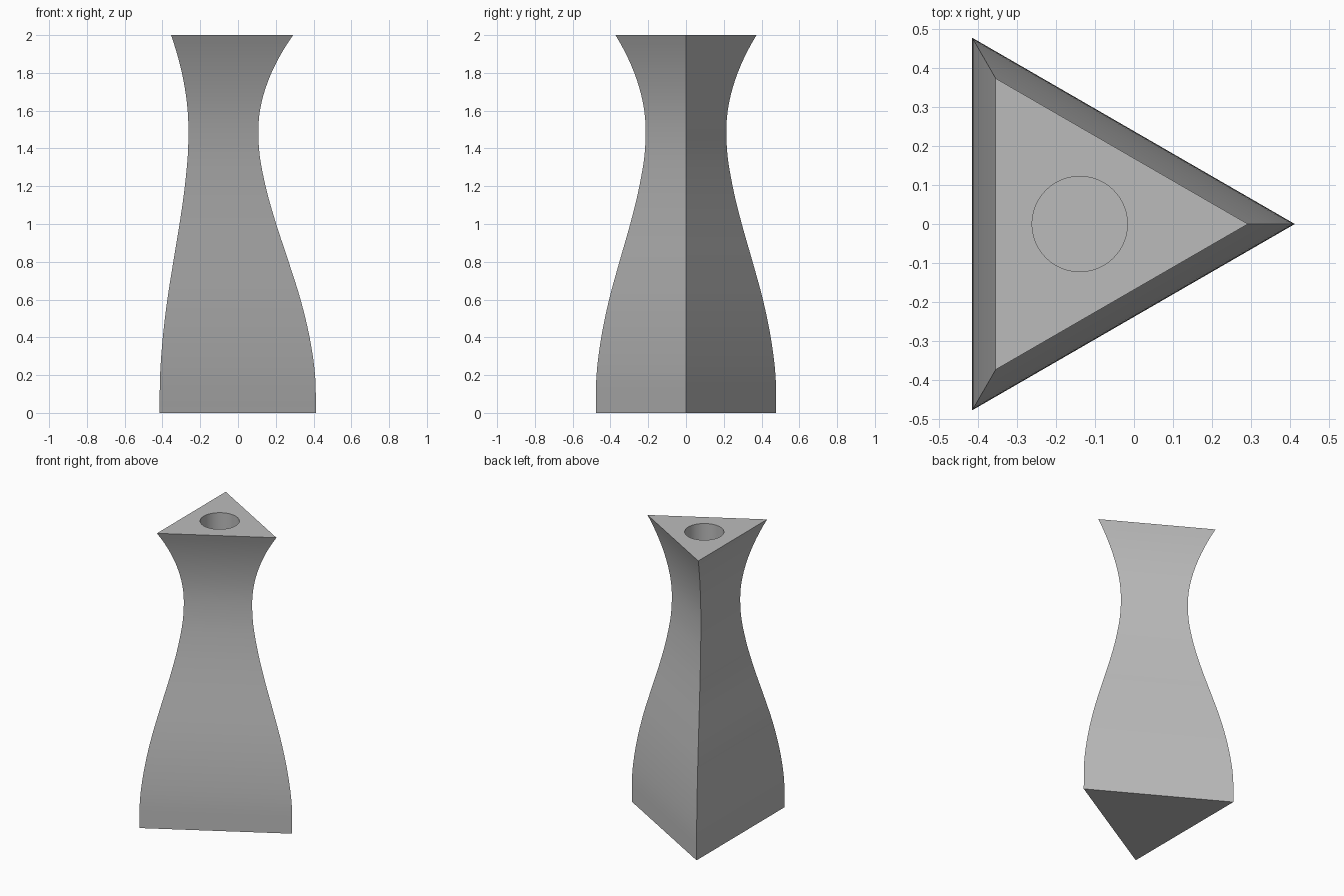
import bpy, bmesh
from math import cos, sin, pi, radians

cube = bpy.data.objects.get("Cube")
if cube:
    bpy.data.objects.remove(cube, do_unlink=True)

CENTRE_X = -0.139
HOLE_RADIUS, HOLE_FLOOR, HOLE_SIDES = 0.122, 0.8, 96
STEP, SUBSTEPS = 0.2, 5
# Corner distance from the axis, one value per STEP of height
PROFILE = [0.551, 0.547, 0.518, 0.47, 0.407, 0.341, 0.285, 0.25, 0.255, 0.316, 0.431]


def spline(p, i, t):
    """Catmull-Rom value between p[i] and p[i + 1]."""
    b, c = p[i], p[i + 1]
    a = p[i - 1] if i > 0 else 0.552
    d = p[i + 2] if i + 2 < len(p) else 3 * c - 3 * b + a
    return b + 0.5 * t * (c - a + t * (2*a - 5*b + 4*c - d + t * (3*(b - c) + d - a)))


def ring(bm, radius, z, sides):
    return [bm.verts.new((CENTRE_X + radius * cos(2 * pi * k / sides),
                          radius * sin(2 * pi * k / sides), z)) for k in range(sides)]


def bridge(bm, low, high):
    n = len(low)
    for k in range(n):
        bm.faces.new((low[k], low[(k + 1) % n], high[(k + 1) % n], high[k]))


bm = bmesh.new()

# Flared triangular body
radii = [spline(PROFILE, i, s / SUBSTEPS)
         for i in range(len(PROFILE) - 1) for s in range(SUBSTEPS)] + [PROFILE[-1]]
rings = [ring(bm, r, j * STEP / SUBSTEPS, 3) for j, r in enumerate(radii)]
for low, high in zip(rings, rings[1:]):
    bridge(bm, low, high)
bm.faces.new(rings[0][::-1])

# Round hole with a flat floor
rim = ring(bm, HOLE_RADIUS, 2, HOLE_SIDES)
floor = ring(bm, HOLE_RADIUS, HOLE_FLOOR, HOLE_SIDES)
bridge(bm, rim, floor)
bm.faces.new(floor)

# Top face around the hole, one piece per side
third = HOLE_SIDES // 3
for k in range(3):
    arc = [rim[(k * third + j) % HOLE_SIDES] for j in range(third + 1)]
    bm.faces.new([rings[-1][k], rings[-1][(k + 1) % 3]] + arc[::-1])

mesh = bpy.data.meshes.new("vase")
bm.to_mesh(mesh)
bm.free()
vase = bpy.data.objects.new("vase", mesh)
bpy.context.collection.objects.link(vase)

# Plain grey
grey = bpy.data.materials.new("plain_grey")
grey.use_nodes = True
colour = (0.5, 0.5, 0.5, 1)
grey.diffuse_color = colour
grey.node_tree.nodes["Principled BSDF"].inputs["Base Color"].default_value = colour
mesh.materials.append(grey)

bpy.ops.object.select_all(action="DESELECT")
vase.select_set(True)
bpy.context.view_layer.objects.active = vase
bpy.ops.object.shade_smooth_by_angle(angle=radians(30))
